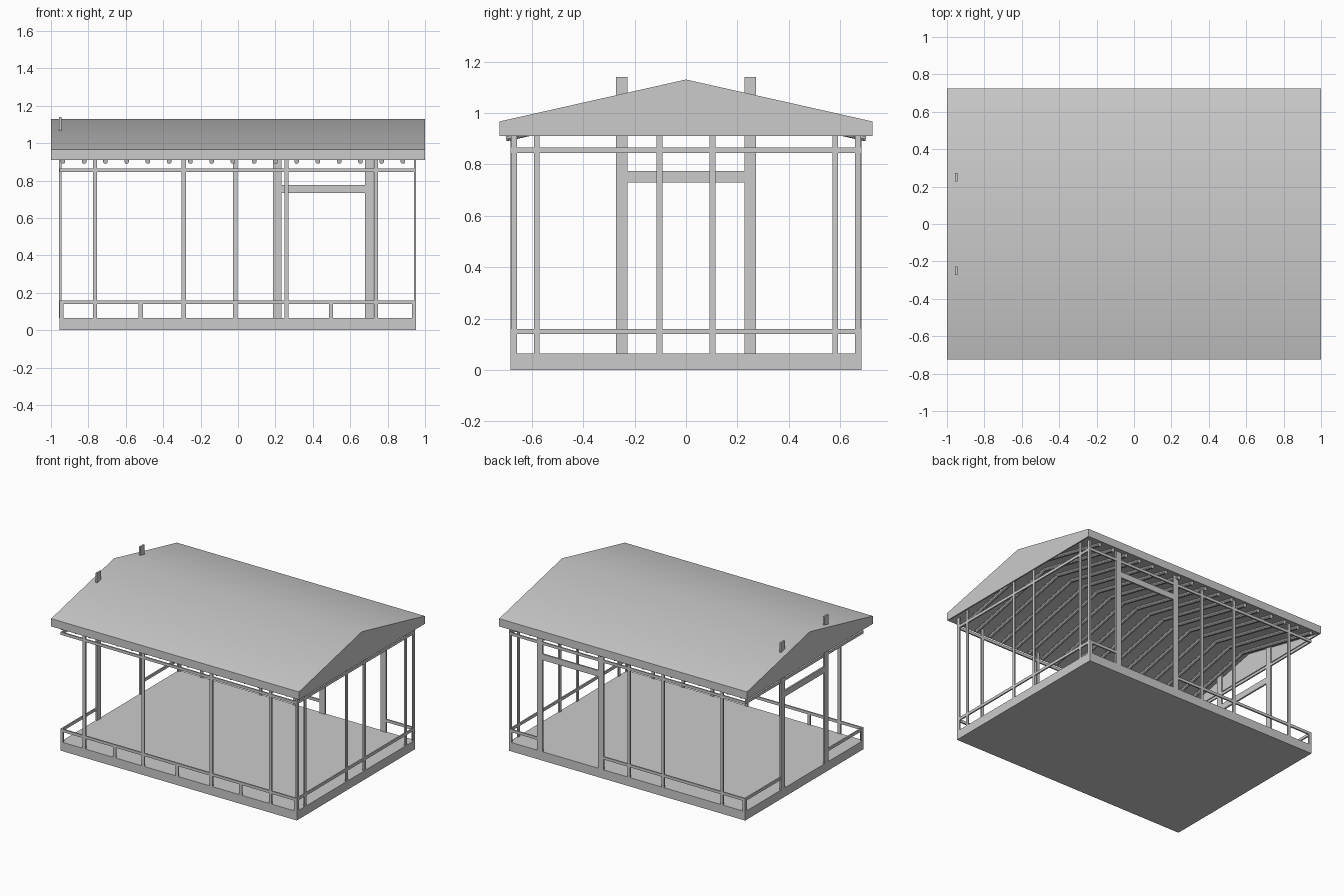
import bpy, bmesh, math

if "Cube" in bpy.data.objects:
    bpy.data.objects.remove(bpy.data.objects["Cube"])

def box(name, x0, x1, y0, y1, z0, z1):
    bpy.ops.mesh.primitive_cube_add(size=1, location=((x0+x1)/2, (y0+y1)/2, (z0+z1)/2))
    o = bpy.context.object
    o.name = name
    o.scale = (x1-x0, y1-y0, z1-z0)
    bpy.ops.object.transform_apply(location=False, rotation=False, scale=True)
    return o

def prism(name, profile, x0, x1):
    """Extrude a (y, z) profile along x."""
    bm = bmesh.new()
    f = bm.faces.new([bm.verts.new((x0, y, z)) for y, z in profile])
    r = bmesh.ops.extrude_face_region(bm, geom=[f])
    vs = [v for v in r['geom'] if isinstance(v, bmesh.types.BMVert)]
    bmesh.ops.translate(bm, verts=vs, vec=(x1-x0, 0, 0))
    bmesh.ops.recalc_face_normals(bm, faces=bm.faces)
    me = bpy.data.meshes.new(name)
    bm.to_mesh(me)
    bm.free()
    o = bpy.data.objects.new(name, me)
    bpy.context.collection.objects.link(o)
    return o

L, R, Y = -0.955, 0.952, 0.682          # wall limits
FLOOR, EAVE, TOP, RIDGE, W = 0.065, 0.91, 0.967, 1.13, 0.725
SLOPE = (RIDGE - TOP) / W
T = 0.01                                 # timber thickness
H = 0.011                                # half post width

def under(y):
    return EAVE + (W - abs(y)) * SLOPE

# Floor slab
box("floor_slab", L, R, -Y, Y, 0, FLOOR)

# Roof shell, smooth over the ridge
roof = prism("roof_shell", [(-W, EAVE), (-W, TOP), (0, RIDGE), (W, TOP), (W, EAVE), (0, under(0))], -1, 1)
bpy.ops.object.select_all(action='DESELECT')
roof.select_set(True)
bpy.context.view_layer.objects.active = roof
bpy.ops.object.shade_smooth_by_angle(angle=math.radians(30))

# Triangular gable panels closing both ends
for name, x0, x1 in (("gable_left", -1, -0.99), ("gable_right", 0.99, 1)):
    prism(name, [(-W, EAVE), (0, RIDGE - 0.02), (W, EAVE)], x0, x1)

# Round rafters under both slopes
run = 0.70
ang = math.atan(SLOPE)
for i in range(17):
    for s in (-1, 1):
        yc = s * run / 2
        bpy.ops.mesh.primitive_cylinder_add(
            vertices=10, radius=0.013, depth=run / math.cos(ang),
            location=(-0.936 + i * 0.1136, yc, under(yc) - 0.013),
            rotation=(math.pi / 2 - s * ang, 0, 0))
        bpy.context.object.name = "rafter"

# Long rails, low and high
LOW, HIGH = (0.14, 0.16), (0.845, 0.865)
for z in (LOW, HIGH):
    box("front_rail", L, R, -Y, -Y + T, *z)
    box("right_rail", R - T, R, -Y, Y, *z)
box("back_top_rail", L, R, Y - T, Y, *HIGH)
box("left_top_rail", L, L + T, -Y, Y, *HIGH)
box("back_low_rail", L, 0.19, Y - T, Y, *LOW)
box("back_low_rail_short", 0.72, R, Y - T, Y, *LOW)
for s in (-1, 1):
    a, b = sorted((s * 0.26, s * Y))
    box("left_low_rail", L, L + T, a, b, *LOW)

# Full-height posts on the front, back and right walls
for x in (-0.765, -0.29, 0.26, 0.738):
    box("front_post", x - H, x + H, -Y, -Y + T, FLOOR, under(Y))
for x in (-0.765, -0.29, -0.015):
    box("back_post", x - H, x + H, Y - T, Y, FLOOR, under(Y))
for y in (-0.669, -0.58, -0.103, 0.103, 0.58, 0.669):
    box("right_post", R - T, R, y - H, y + H, FLOOR, under(y))

# Short studs below the low rail
for x in (L + H, -0.52, -0.015, 0.497, R - H):
    box("front_stud", x - H, x + H, -Y, -Y + T, FLOOR, LOW[0])
for x in (L + H, R - H):
    box("back_stud", x - H, x + H, Y - T, Y, FLOOR, LOW[0])
for s in (-1, 1):
    box("left_stud", L, L + T, s * 0.67 - H, s * 0.67 + H, FLOOR, LOW[0])

# Doorway on the back wall
for x in (0.187, 0.68):
    box("back_door_post", x, x + 0.045, Y - 0.012, Y, FLOOR, 0.925)
box("back_door_lintel", 0.23, 0.68, Y - 0.012, Y, 0.733, 0.777)

# Doorway on the left wall, its posts piercing the roof
for y in (-0.25, 0.25):
    box("left_door_post", L - 0.002, L + T, y - 0.023, y + 0.023, FLOOR, 1.14)
box("left_door_lintel", L - 0.002, L + T, -0.227, 0.227, 0.73, 0.775)
